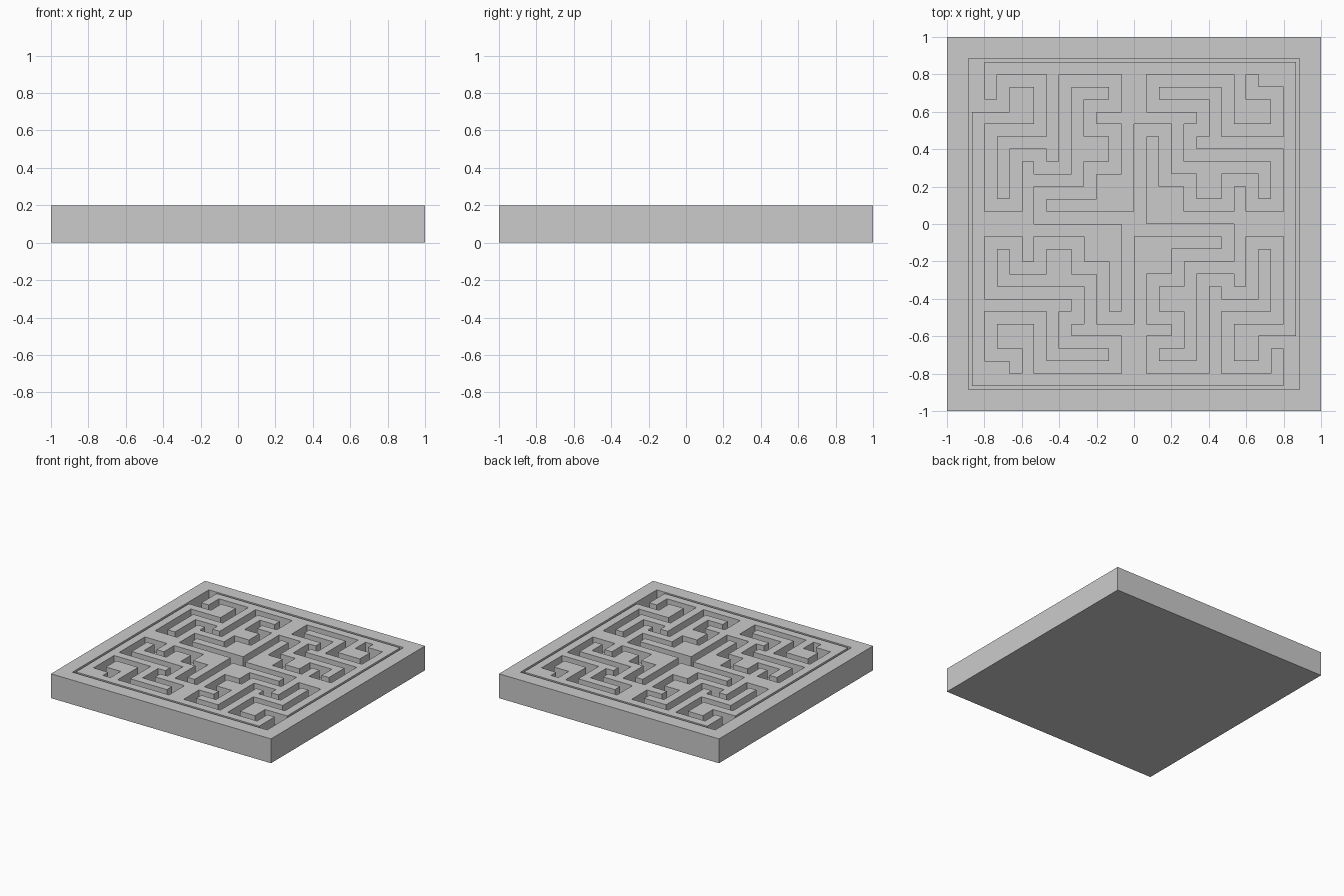
import bpy, bmesh
from math import floor

if "Cube" in bpy.data.objects:
    bpy.data.objects.remove(bpy.data.objects["Cube"])

U = 1 / 15            # maze cell size
TOP, DEPTH = 0.2, 0.1
RIM = 13.28           # inner edge of the frame, in cells

# Channel centrelines: integer cell indices, alternating vertical / horizontal turns
# (each number replaces y, then x, then y ...)
LEFT_ARM = ((-13, 12), [9, -11, 11, -8, 7, -12, 1, -10, 5, -8, 4, -6, 11, -2, 9, -4,
                        7, -2, 4, -4, 2, -8, 0, -1])
RIGHT_ARM = ((0, 0), [7, 2, 3, 4, 1, 7, 3, 9, 1, 11, 5, 4, 7, 5, 9, 1, 11, 7, 7, 11,
                      10, 9, 11])


def trace(start, turns):
    """Cells covered by an orthogonal path."""
    x, y = start
    cells = {(x, y)}
    for i, t in enumerate(turns):
        while (y if i % 2 == 0 else x) != t:
            if i % 2 == 0:
                y += 1 if t > y else -1
            else:
                x += 1 if t > x else -1
            cells.add((x, y))
    return cells


# Two arms, repeated by a half turn
channel = trace(*LEFT_ARM) | trace(*RIGHT_ARM)
channel |= {(-1 - x, -1 - y) for x, y in channel}


def is_low(x, y):
    r = max(abs(x), abs(y))
    if r > RIM:
        return False          # frame
    if r > 13:
        return True           # narrow groove round the maze
    return (floor(x), floor(y)) in channel


# Top surface as a grid matching the channel edges
lines = [-15, -RIM] + list(range(-13, 14)) + [RIM, 15]
n = len(lines)
bm = bmesh.new()
verts = [[bm.verts.new((x * U, y * U, TOP)) for y in lines] for x in lines]
low = []
for i in range(n - 1):
    for j in range(n - 1):
        f = bm.faces.new((verts[i][j], verts[i + 1][j], verts[i + 1][j + 1], verts[i][j + 1]))
        if is_low((lines[i] + lines[i + 1]) / 2, (lines[j] + lines[j + 1]) / 2):
            low.append(f)
rim_edges = [e for e in bm.edges if e.is_boundary]

# Outer sides and underside
ext = bmesh.ops.extrude_edge_only(bm, edges=rim_edges)["geom"]
for v in (g for g in ext if isinstance(g, bmesh.types.BMVert)):
    v.co.z = 0
bmesh.ops.contextual_create(bm, geom=[e for e in bm.edges if e.is_boundary])

# Sink the channels
ext = bmesh.ops.extrude_face_region(bm, geom=low)["geom"]
for v in (g for g in ext if isinstance(g, bmesh.types.BMVert)):
    v.co.z = TOP - DEPTH
bmesh.ops.delete(bm, geom=[f for f in low if f.is_valid], context='FACES_ONLY')
bmesh.ops.delete(bm, geom=[e for e in bm.edges if not e.link_faces], context='EDGES')
bmesh.ops.delete(bm, geom=[v for v in bm.verts if not v.link_faces], context='VERTS')
bmesh.ops.recalc_face_normals(bm, faces=bm.faces)

mesh = bpy.data.meshes.new("maze_tile")
bm.to_mesh(mesh)
bm.free()
bpy.context.collection.objects.link(bpy.data.objects.new("maze_tile", mesh))
